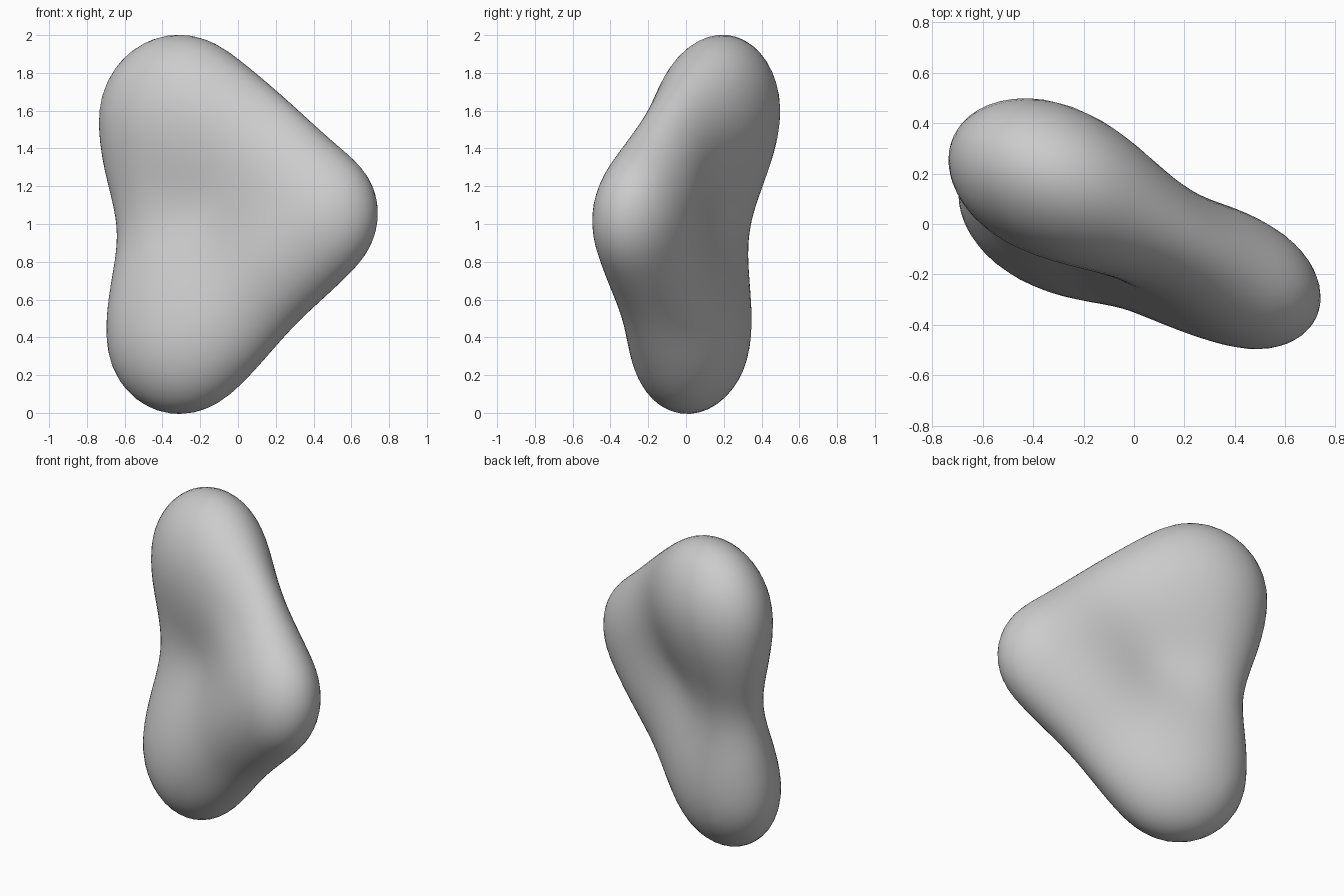
import bpy, bmesh, math, mathutils
from mathutils import Vector

cube = bpy.data.objects.get("Cube")
if cube:
    bpy.data.objects.remove(cube, do_unlink=True)

# Three lobe centres spanning a tilted plate: upper, lower and side
A, B, C = Vector((-.32, .170, 1.57)), Vector((-.30, .026, .405)), Vector((.388, -.216, 1.045))
LOBES = (A, B, C)
RIM = (.449, .428, .373)         # in-plane radius round each lobe
SWELL = (.153, .140, .098)       # extra half thickness at each lobe
CENTRE = (A + B + C) / 3
HOLLOW = A * .4 + B * .3 + C * .3
NORMAL = (B - A).cross(C - A).normalized()
U = (B - A).normalized()
V = NORMAL.cross(U)


def bump(p, q, size):
    return math.exp(-(p - q).length_squared / size ** 2)


def field(p):
    """Below 1 inside the blob: a rounded triangle of varying thickness."""
    w = (p - A).dot(NORMAL)
    flat = p - w * NORMAL
    near = mathutils.geometry.closest_point_on_tri(flat, A, B, C)
    g = [bump(near, q, .5) for q in LOBES]
    rim = sum(k * r for k, r in zip(g, RIM)) / sum(g)
    rim += (.018 * bump(near, A.lerp(C, .6), .3) - .076 * bump(near, (A + B) / 2, .32)
            - .012 * bump(near, (B + C) / 2, .25))
    thick = .156 + sum(h * bump(near, q, .45) for h, q in zip(SWELL, LOBES))
    thick += .033 * bump(near, B.lerp(C, .62), .27) - .045 * bump(flat, HOLLOW, .3)
    return (flat - near).length_squared / rim ** 2 + (w / thick) ** 2


def surface_point(direction):
    lo, hi = 0.0, 2.0
    for _ in range(22):
        mid = (lo + hi) / 2
        if field(CENTRE + direction * mid) < 1:
            lo = mid
        else:
            hi = mid
    return CENTRE + direction * lo


# Push a sphere out to the blob surface
bm = bmesh.new()
bmesh.ops.create_icosphere(bm, subdivisions=5, radius=1)
for v in bm.verts:
    d = U * v.co.x + V * v.co.y + NORMAL * v.co.z * .5
    v.co = surface_point(d.normalized())

# Soften the seams between lobes
for _ in range(4):
    bmesh.ops.smooth_vert(bm, verts=bm.verts, factor=.5,
                          use_axis_x=True, use_axis_y=True, use_axis_z=True)
bmesh.ops.recalc_face_normals(bm, faces=bm.faces)

mesh = bpy.data.meshes.new("blob_body")
bm.to_mesh(mesh)
bm.free()
mesh.shade_smooth()
body = bpy.data.objects.new("blob_body", mesh)
bpy.context.collection.objects.link(body)

# Plain grey
grey = bpy.data.materials.new("light_grey")
grey.use_nodes = True
colour = (.6, .6, .6, 1)
grey.diffuse_color = colour
for node in grey.node_tree.nodes:
    if node.type == 'BSDF_PRINCIPLED':
        node.inputs["Base Color"].default_value = colour
mesh.materials.append(grey)
